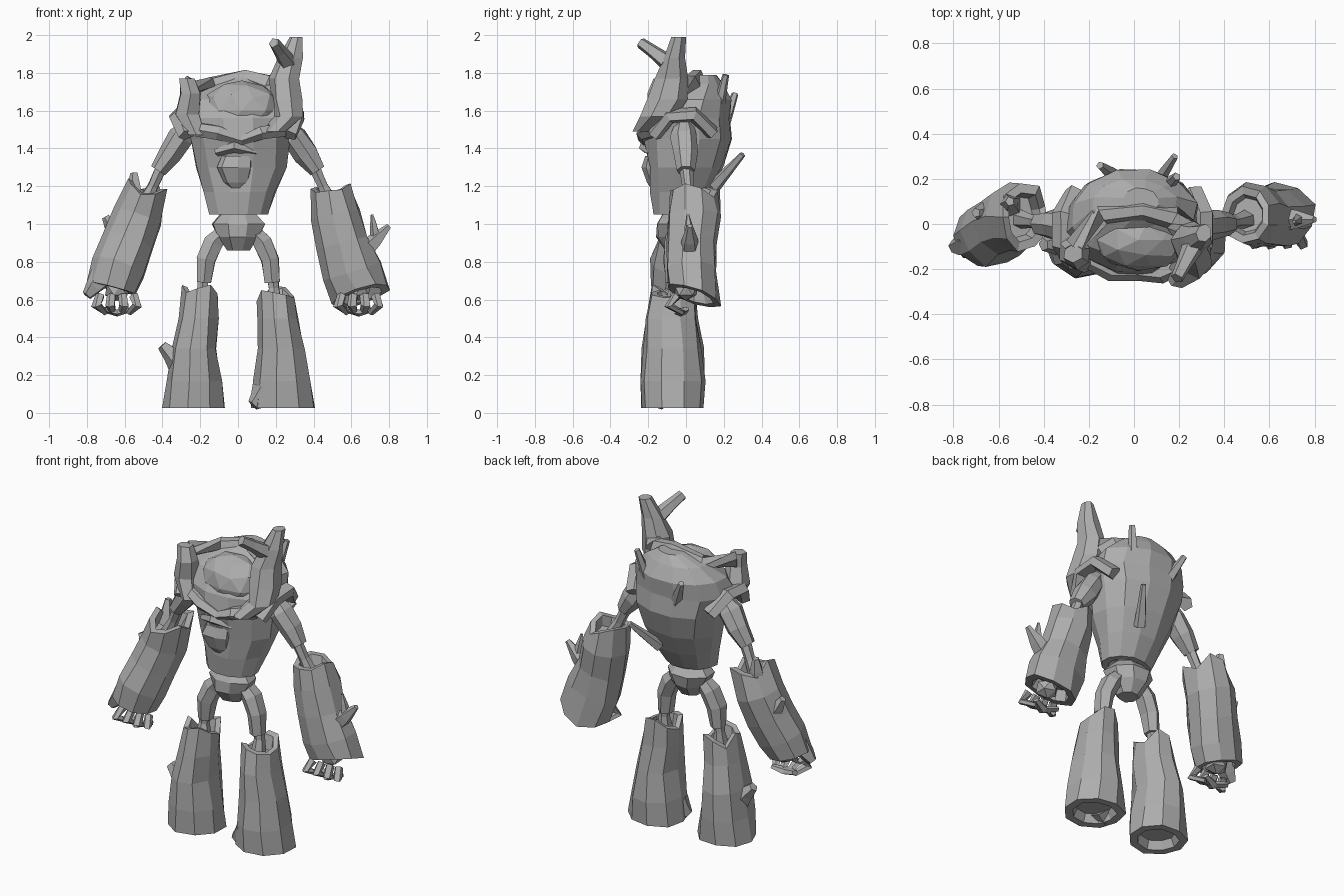
import bpy, bmesh, math, random
from mathutils import Vector

random.seed(4)
cube = bpy.data.objects.get("Cube")
if cube:
    bpy.data.objects.remove(cube, do_unlink=True)

grey = bpy.data.materials.new("stone grey")
grey.use_nodes = True
colour = (0.42, 0.42, 0.42, 1)
grey.diffuse_color = colour
grey.node_tree.nodes["Principled BSDF"].inputs["Base Color"].default_value = colour


def finish(name, bm):
    """Turn a bmesh into a flat-shaded object."""
    bmesh.ops.recalc_face_normals(bm, faces=bm.faces[:])
    mesh = bpy.data.meshes.new(name)
    bm.to_mesh(mesh)
    bm.free()
    mesh.materials.append(grey)
    obj = bpy.data.objects.new(name, mesh)
    bpy.context.collection.objects.link(obj)
    return obj


def cap(bm, ring, inward, hollow):
    """Close a ring, optionally with a sunken opening."""
    if hollow:
        centre = sum((v.co for v in ring), Vector()) / len(ring)
        inner = [bm.verts.new(centre.lerp(v.co, 0.72)) for v in ring]
        floor = [bm.verts.new(centre.lerp(v.co, 0.6) + inward * hollow) for v in ring]
        bridge(bm, ring, inner)
        bridge(bm, inner, floor)
        ring = floor
    bm.faces.new(ring)


def bridge(bm, a, b):
    n = len(a)
    for i in range(n):
        j = (i + 1) % n
        bm.faces.new((a[i], a[j], b[j], b[i]))


def loft(name, stations, sides=7, rough=0.1, level=False, jag=0, hollow=(0, 0), cut=(0, 0)):
    """Rough tube through stations of (x, y, z, width radius, depth radius)."""
    bm = bmesh.new()
    points = [Vector(s[:3]) for s in stations]
    rings = []
    last = len(points) - 1
    for k, (p, s) in enumerate(zip(points, stations)):
        along = (points[min(k + 1, last)] - points[max(k - 1, 0)]).normalized()
        if level:
            u, v = Vector((1, 0, 0)), Vector((0, 1, 0))
        else:
            axis = Vector((0, 0, 1)) if abs(along.x) > 0.75 else Vector((1, 0, 0))
            u = (axis - along * axis.dot(along)).normalized()
            v = along.cross(u)
        ring = []
        for i in range(sides):
            angle = math.tau * (i + 0.5) / sides
            size = 1 + random.uniform(-rough, rough)
            off = u * (math.cos(angle) * s[3] * size) + v * (math.sin(angle) * s[4] * size)
            if k == 0:
                off -= along * random.uniform(-jag, jag)
            if k == last:
                off.z += cut[0] * off.x + cut[1] * off.y
            ring.append(bm.verts.new(p + off))
        if rings:
            bridge(bm, rings[-1], ring)
        rings.append(ring)
    cap(bm, rings[0], (points[1] - points[0]).normalized(), hollow[0])
    cap(bm, rings[-1], (points[-2] - points[-1]).normalized(), hollow[1])
    return finish(name, bm)


def blob(name, centre, size, detail=1, rough=0.08):
    """Faceted boulder."""
    bm = bmesh.new()
    bmesh.ops.create_icosphere(bm, subdivisions=detail, radius=1)
    for v in bm.verts:
        v.co *= 1 + random.uniform(-rough, rough)
        v.co = Vector(centre) + v.co * Vector(size)
    return finish(name, bm)


def flip(side, stations):
    return [(side * s[0],) + tuple(s[1:]) for s in stations]


def thorn(name, base, tip, radius, blunt=0.45):
    middle = Vector(base).lerp(Vector(tip), 0.55)
    loft(name, [(*base, radius, radius), (*middle, radius * 0.7, radius * 0.7),
                (*tip, radius * blunt, radius * blunt)], sides=5)


# Torso
loft("torso", [(.03, .1, 1.79, .08, .06), (0, .09, 1.74, .19, .11),
               (0, .04, 1.66, .28, .2), (0, .01, 1.56, .31, .23),
               (.01, .01, 1.45, .28, .24), (.02, 0, 1.3, .24, .2),
               (.01, -.03, 1.17, .2, .16), (.01, -.06, 1.05, .16, .12)],
     sides=12, rough=.05, level=True, hollow=(0, .05))

# Face, brow, lips and chin
blob("face", (.02, -.07, 1.6), (.21, .14, .16), detail=2, rough=.04)
loft("brow", [(-.21, -.15, 1.5, .04, .04), (-.1, -.2, 1.48, .04, .05),
              (.02, -.2, 1.44, .03, .05), (.12, -.21, 1.48, .04, .05),
              (.24, -.16, 1.5, .04, .04)], sides=6)
loft("upper_lip", [(-.11, -.17, 1.38, .02, .03), (-.02, -.22, 1.41, .03, .03),
                   (.09, -.18, 1.38, .02, .03)], sides=5)
loft("chin", [(-.01, -.18, 1.36, .08, .04), (-.02, -.19, 1.3, .1, .05),
              (-.01, -.17, 1.22, .07, .04), (.01, -.14, 1.16, .03, .03)],
     sides=7, level=True)

# Hood: short peak on one side, tall horn on the other
loft("right_hood", [(-.27, -.13, 1.77, .045, .04), (-.25, -.14, 1.69, .06, .06),
                    (-.27, -.12, 1.58, .07, .08), (-.22, -.17, 1.47, .05, .05)],
     sides=6, level=True)
loft("hood_back", [(-.27, -.1, 1.73, .05, .05), (-.14, .04, 1.73, .05, .05),
                   (.04, .06, 1.77, .05, .04), (.17, .03, 1.73, .06, .05),
                   (.25, -.05, 1.72, .07, .06)], sides=6)
loft("left_horn", [(.31, -.04, 1.99, .035, .04), (.28, -.06, 1.88, .065, .06),
                   (.25, -.07, 1.77, .08, .09), (.26, -.09, 1.66, .085, .11),
                   (.27, -.14, 1.57, .08, .1), (.2, -.23, 1.49, .06, .06)],
     sides=7, level=True)
thorn("horn_branch", (.26, -.1, 1.86), (.19, -.24, 1.96), .05, .6)

# Twigs on the back
thorn("upper_twig", (.13, .15, 1.52), (.19, .21, 1.79), .04)
thorn("middle_twig", (-.06, .19, 1.5), (-.15, .26, 1.69), .04)
thorn("lower_twig", (.08, .15, 1.2), (.18, .3, 1.37), .035)

# Pelvis and spine
loft("spine", [(0, -.05, 1.13, .06, .06), (0, -.05, 1, .05, .05)], sides=6, level=True)
loft("pelvis", [(0, -.05, 1.05, .1, .08), (0, -.05, 1.0, .145, .12),
                (0, -.05, .93, .11, .11), (0, -.05, .86, .065, .06)],
     sides=8, level=True, hollow=(.03, 0))

for side, word in ((-1, "right_"), (1, "left_")):
    # Shoulder arch and upper arm
    loft(word + "shoulder_arch",
         flip(side, [(.27, -.17, 1.47, .05, .04), (.31, -.09, 1.57, .05, .04),
                     (.31, .04, 1.58, .05, .04), (.26, .14, 1.48, .05, .04)]), sides=5)
    loft(word + "upper_arm",
         flip(side, [(.26, -.01, 1.52, .04, .05), (.3, -.01, 1.46, .065, .075),
                     (.36, 0, 1.37, .065, .07), (.42, 0, 1.28, .045, .05)]), sides=7)
    loft(word + "elbow",
         flip(side, [(.4, 0, 1.31, .035, .035), (.45, .01, 1.2, .03, .03),
                     (.5, .02, 1.1, .045, .045)]), sides=6)

    # Thigh, knee and heavy shin
    loft(word + "thigh",
         flip(side, [(.07, -.05, .97, .04, .05), (.13, -.05, .9, .055, .06),
                     (.17, -.06, .81, .055, .06), (.18, -.06, .69, .045, .05)]), sides=6)
    loft(word + "knee",
         flip(side, [(.18, -.06, .75, .035, .035), (.19, -.06, .66, .03, .03),
                     (.19, -.07, .56, .05, .05)]), sides=6)
    loft(word + "shin",
         flip(side, [(.2, -.07, .64, .1, .12), (.21, -.08, .5, .11, .14),
                     (.23, -.07, .34, .125, .16), (.23, -.07, .17, .155, .17),
                     (.235, -.07, .025, .175, .165)]),
         sides=9, rough=.06, level=True, jag=.05, hollow=(.08, .05))

    # Hand with curled fingers
    wrist = Vector((side * .64, -.04 if side < 0 else .0, .62))
    blob(word + "palm", wrist + Vector((0, 0, .03)), (.07, .07, .06))
    for n, dx in enumerate((-.09, -.03, .03, .09)):
        knuckle = wrist + Vector((dx, -.05, 0))
        bend = knuckle + Vector((dx * .2, -.04, -.05))
        tip = knuckle + Vector((-dx * .3, .03, -.09))
        loft(word + "finger", [(*knuckle, .025, .025), (*bend, .028, .025),
                               (*tip, .018, .015)], sides=5)
    loft(word + "thumb", [(*(wrist + Vector((-.08, 0, -.07))), .015, .02),
                          (*(wrist + Vector((0, -.03, -.09))), .02, .035),
                          (*(wrist + Vector((.08, 0, -.07))), .012, .02)], sides=5)

# Forearms with jagged cuffs
loft("right_forearm", [(-.49, .03, 1.17, .11, .15), (-.53, .03, 1.04, .13, .15),
                       (-.58, 0, .9, .145, .15), (-.63, -.04, .77, .15, .15),
                       (-.67, -.06, .66, .14, .13)],
     sides=9, rough=.07, jag=.06, hollow=(.08, .08), cut=(.1, .1))
loft("left_forearm", [(.5, .04, 1.17, .11, .13), (.52, .04, 1.05, .13, .14),
                      (.56, .03, .9, .145, .14), (.6, .03, .75, .165, .14),
                      (.65, .04, .62, .165, .14)],
     sides=9, rough=.07, jag=.04, hollow=(.06, .08), cut=(-.1, -.4))

# Thorns on the limbs
thorn("left_forearm_thorn", (.64, .02, .83), (.8, .02, .99), .06, .25)
thorn("left_small_thorn", (.73, .02, .92), (.71, .01, 1.05), .03, .25)
thorn("right_cuff_thorn", (-.55, .08, 1.1), (-.55, .1, 1.27), .06, .35)
thorn("right_side_thorn", (-.62, .05, .9), (-.7, .05, 1.04), .06, .35)
thorn("right_wrist_thorn", (-.72, -.08, .72), (-.8, -.1, .62), .07, .4)
thorn("right_shin_thorn", (-.3, -.08, .25), (-.4, -.09, .36), .07, .4)
thorn("left_toe", (.14, -.12, .1), (.08, -.14, .04), .08, .4)
